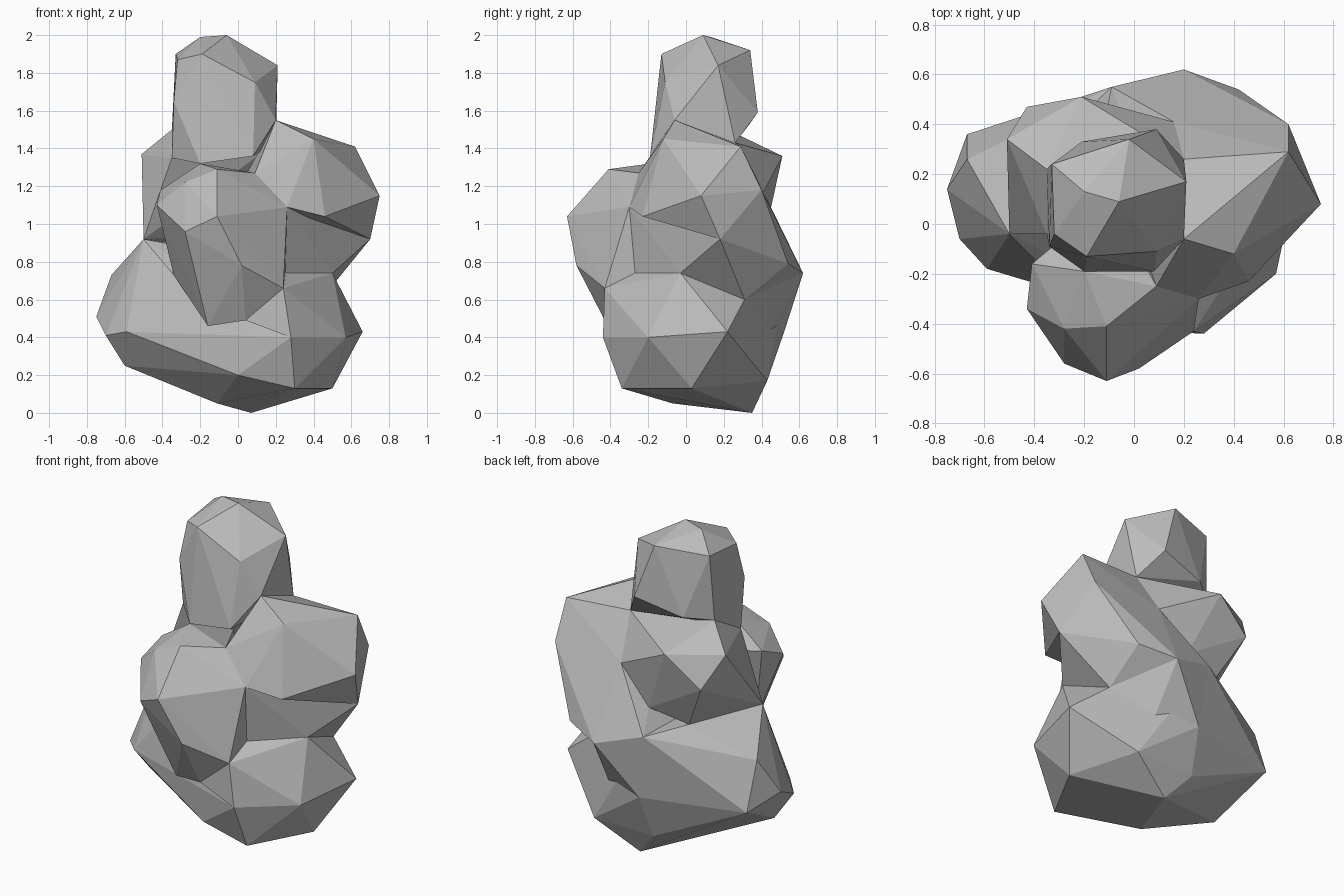
import bpy
import bmesh
from mathutils import Vector

default_cube = bpy.data.objects.get("Cube")
if default_cube:
    bpy.data.objects.remove(default_cube, do_unlink=True)

# One plain stone colour for the whole boulder
stone = bpy.data.materials.new("stone_grey")
stone.use_nodes = True
stone_colour = (.5, .5, .5, 1)
stone.diffuse_color = stone_colour
stone_shader = stone.node_tree.nodes["Principled BSDF"]
stone_shader.inputs["Base Color"].default_value = stone_colour
stone_shader.inputs["Roughness"].default_value = .9


def faceted_lump(name, *corner_groups):
    """Wrap the corner points in a flat-shaded convex stone lump."""
    mesh = bpy.data.meshes.new(name)
    sculpt = bmesh.new()
    for group in corner_groups:
        for corner in group:
            sculpt.verts.new(Vector(corner))
    bmesh.ops.convex_hull(sculpt, input=sculpt.verts[:])
    loose_corners = [vert for vert in sculpt.verts if not vert.link_faces]
    bmesh.ops.delete(sculpt, geom=loose_corners, context="VERTS")
    bmesh.ops.recalc_face_normals(sculpt, faces=sculpt.faces[:])
    sculpt.to_mesh(mesh)
    sculpt.free()
    mesh.materials.append(stone)
    lump = bpy.data.objects.new(name, mesh)
    bpy.context.collection.objects.link(lump)
    return lump


# Corners where neighbouring lumps meet
neck_left = (.2, -.06, 1.55)
neck_back_left = (.2, .26, 1.43)
neck_back = (-.21, .33, 1.52)
neck_back_right = (-.35, .22, 1.5)
neck_front_right = (-.2, -.19, 1.32)
neck_front_left = (.09, -.25, 1.27)
neck_side_right = (-.35, -.04, 1.35)
collar = (.08, -.19, 1.36)
armpit = (.26, -.3, 1.09)
elbow_left = (.7, .18, .92)
shoulder_back = (.62, .4, 1.18)
waist_left = (.5, -.03, .74)
waist_front = (.25, -.27, .74)
waist_right = (-.5, -.04, .92)
waist_back_left = (-.04, .42, .95)
waist_back_right = (-.28, .37, .89)
spine = (.16, .41, 1.17)
hip_hollow = (.44, .31, .6)
hip_back = (.2, .62, .74)
hip_back_right = (-.09, .55, .83)
rump_left = (.22, .43, .41)
rump = (-.04, .52, .43)
belly_left = (.24, -.43, .66)
belly_right = (-.34, -.2, .73)
belly_fold = (.04, -.43, .49)
lap_left = (.28, -.44, .4)
thigh_left = (.57, -.2, .4)

# Head
crown = [(-.06, .09, 2), (-.2, .13, 1.99), (-.33, .24, 1.9),
         (-.02, .34, 1.92), (.21, .17, 1.84)]
face = [(-.19, -.13, 1.9), (.09, -.11, 1.75), (-.32, -.04, 1.87),
        (-.34, -.09, 1.65), (.09, .38, 1.59)]
neck = [neck_left, neck_back_left, neck_back, neck_back_right,
        neck_front_right, neck_side_right, collar]
faceted_lump("head", crown, face, neck)

# Shoulder on the left side
shoulder = [(.4, -.12, 1.45), (.62, .29, 1.41), (.75, .08, 1.15),
            (.46, -.23, 1.04), elbow_left, shoulder_back]
shoulder_root = [neck_left, neck_back_left, neck_front_left, armpit,
                 spine, (-.1, .1, 1)]
faceted_lump("shoulder", shoulder, shoulder_root)

# Flank joining the shoulder to the base
faceted_lump("flank", [armpit, waist_left, waist_front, elbow_left,
                       shoulder_back, spine, hip_back, hip_hollow,
                       hip_back_right, waist_back_left,
                       (.42, .54, .79), (-.2, 0, .9)])

# Hump on the upper back
hump = [(-.21, .51, 1.36), (-.43, .47, 1.18), (-.51, .34, 1.37)]
hump_root = [neck_back_right, neck_back_left, neck_side_right, spine,
             waist_right, waist_back_left, waist_back_right]
faceted_lump("back_hump", hump, hump_root)

# Chest and belly bulging forward
chest = [(-.43, -.34, 1.1), (-.28, -.42, 1.22), (-.11, -.41, 1.29),
         (-.11, -.63, 1.04), (-.28, -.56, .96)]
belly = [(.02, -.58, .78), (-.16, -.38, .46),
         belly_left, belly_fold, belly_right]
chest_root = [neck_front_right, neck_front_left, armpit, waist_front,
              (-.41, -.16, 1.18), (-.1, .1, 1.2), (0, 0, .6)]
faceted_lump("chest", chest, belly, chest_root)

# Broad base
rim = [lap_left, thigh_left, rump_left, rump, (.66, .22, .43),
       (-.67, .36, .44), (-.75, .14, .51), (-.7, -.06, .41),
       (-.59, -.18, .43), (-.25, -.25, .3), (0, -.34, .2)]
underside = [(.5, .03, .13), (.3, -.34, .13), (.07, .35, 0),
             (-.11, -.07, .05), (-.6, -.01, .25), (.33, .43, .17),
             (-.07, .42, .16)]
base_top = [waist_left, waist_right, waist_back_right, belly_right,
            hip_back_right, hip_hollow, (-.67, .26, .73)]
faceted_lump("base", rim, underside, base_top)

# Rump closing the lower back under the hip
faceted_lump("rump", [hip_back, hip_back_right, hip_hollow, rump_left,
                      rump, (0, .1, .6)])

# Lap filling the fold between belly and base
faceted_lump("lap", [lap_left, thigh_left, waist_left, waist_front,
                     belly_left, belly_fold, (-.1, .1, .6)])
